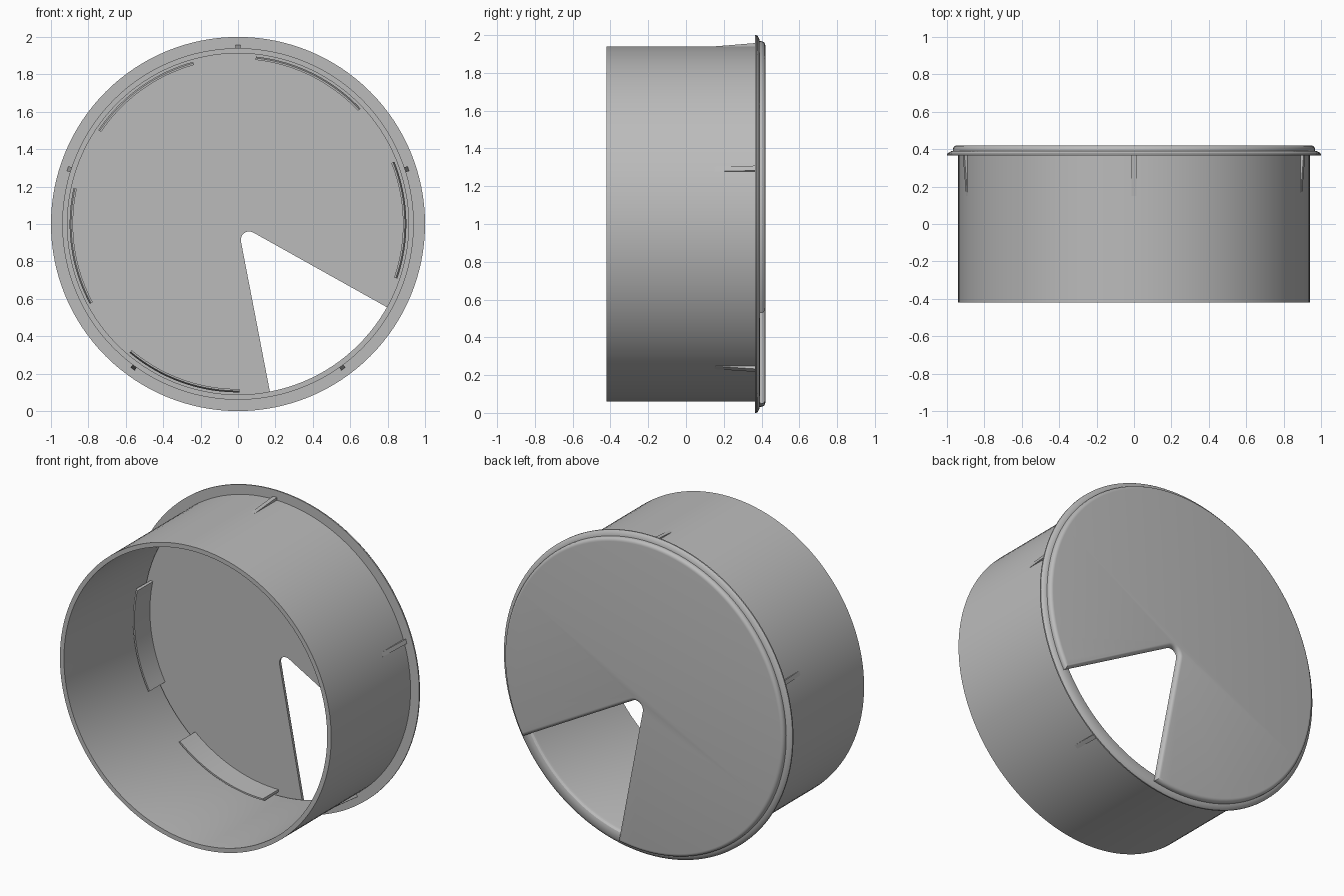
import bpy, bmesh
from math import sin, cos, radians, degrees, atan2, sqrt, pi
from mathutils import Vector

if "Cube" in bpy.data.objects:
    bpy.data.objects.remove(bpy.data.objects["Cube"])

CENTRE_Z = 1.0
grey = bpy.data.materials.new("plain grey")
grey.use_nodes = True
grey.diffuse_color = (0.5, 0.5, 0.5, 1)
grey.node_tree.nodes["Principled BSDF"].inputs["Base Color"].default_value = (0.5, 0.5, 0.5, 1)


def finish(bm, name):
    bmesh.ops.recalc_face_normals(bm, faces=bm.faces)
    mesh = bpy.data.meshes.new(name)
    bm.to_mesh(mesh)
    bm.free()
    mesh.materials.append(grey)
    obj = bpy.data.objects.new(name, mesh)
    bpy.context.collection.objects.link(obj)
    bpy.ops.object.select_all(action="DESELECT")
    obj.select_set(True)
    bpy.context.view_layer.objects.active = obj
    bpy.ops.object.shade_smooth_by_angle(angle=radians(30))
    return obj


def sweep(name, profile, start=0, end=360, steps=128):
    """Turn a closed (radius, y) profile about the y axis; part turns get caps."""
    bm = bmesh.new()
    full = end - start >= 360
    rings = []
    for i in range(steps if full else steps + 1):
        a = radians(start + (end - start) * i / steps)
        rings.append([bm.verts.new((r * cos(a), y, CENTRE_Z + r * sin(a))) for r, y in profile])
    pairs = list(zip(rings, rings[1:])) + ([(rings[-1], rings[0])] if full else [])
    n = len(profile)
    for p, q in pairs:
        for j in range(n):
            k = (j + 1) % n
            bm.faces.new((p[j], p[k], q[k], q[j]))
    if not full:
        bm.faces.new(rings[0])
        bm.faces.new(rings[-1])
    return finish(bm, name)


# Sleeve with its outward flange and a rounded seat under the lid
sweep("sleeve_and_flange", [
    (0.912, -0.42), (0.94, -0.42), (0.94, 0.365), (1.0, 0.365), (1.0, 0.373),
    (0.995, 0.38), (0.975, 0.39), (0.94, 0.392), (0.925, 0.388), (0.915, 0.378), (0.912, 0.365)])

# Tapered grip ribs around the outside of the sleeve
for i in range(5):
    a = 90 + 72 * i
    sweep(f"grip_rib_{i + 1}", [(0.93, 0.15), (0.94, 0.15), (0.958, 0.368), (0.93, 0.368)],
          a - 0.8, a + 0.8, 2)

# Curved snap tabs under the lid
for i in range(5):
    a = 1.4 + 62.2 * i
    sweep(f"snap_tab_{i + 1}", [(0.882, 0.4), (0.882, 0.235), (0.892, 0.235), (0.9, 0.255), (0.897, 0.4)],
          a - 20.3, a + 20.3, 20)

# Lid outline: a disc with a round-tipped wedge opening for cables
LID_R, TIP_R = 0.968, 0.045
tip = Vector((0.06, -0.085))


def rim_hit(point, angle):
    d = Vector((cos(angle), sin(angle)))
    b = point.dot(d)
    return point + d * (-b + sqrt(b * b - point.dot(point) + LID_R ** 2))


def on_tip(angle):
    return tip + TIP_R * Vector((cos(angle), sin(angle)))


right_dir, left_dir = radians(-29.2), radians(-79.1)
tip_start, tip_end = right_dir + pi / 2, left_dir + 1.5 * pi
hit_r, hit_l = rim_hit(on_tip(tip_start), right_dir), rim_hit(on_tip(tip_end), left_dir)
rim_start, rim_end = atan2(hit_r.y, hit_r.x), atan2(hit_l.y, hit_l.x) + 2 * pi
outline = []
for i in range(111):
    a = rim_start + (rim_end - rim_start) * i / 110
    outline.append(Vector((LID_R * cos(a), LID_R * sin(a))))
for i in range(13):
    outline.append(on_tip(tip_end + (tip_start - tip_end) * i / 12))

bm = bmesh.new()
under = bm.faces.new([bm.verts.new((p.x, 0.388, CENTRE_Z + p.y)) for p in outline])
extruded = bmesh.ops.extrude_face_region(bm, geom=[under], use_keep_orig=True)
top_verts = [g for g in extruded["geom"] if isinstance(g, bmesh.types.BMVert)]
bmesh.ops.translate(bm, verts=top_verts, vec=(0, 0.032, 0))
bmesh.ops.recalc_face_normals(bm, faces=bm.faces)
# Round over the outer edge of the lid and of the opening
top_set = set(top_verts)
edges = [e for e in bm.edges if e.verts[0] in top_set and e.verts[1] in top_set]
bmesh.ops.bevel(bm, geom=edges, offset=0.022, offset_type="OFFSET", segments=5,
                profile=0.5, affect="EDGES", clamp_overlap=True)
finish(bm, "lid")
